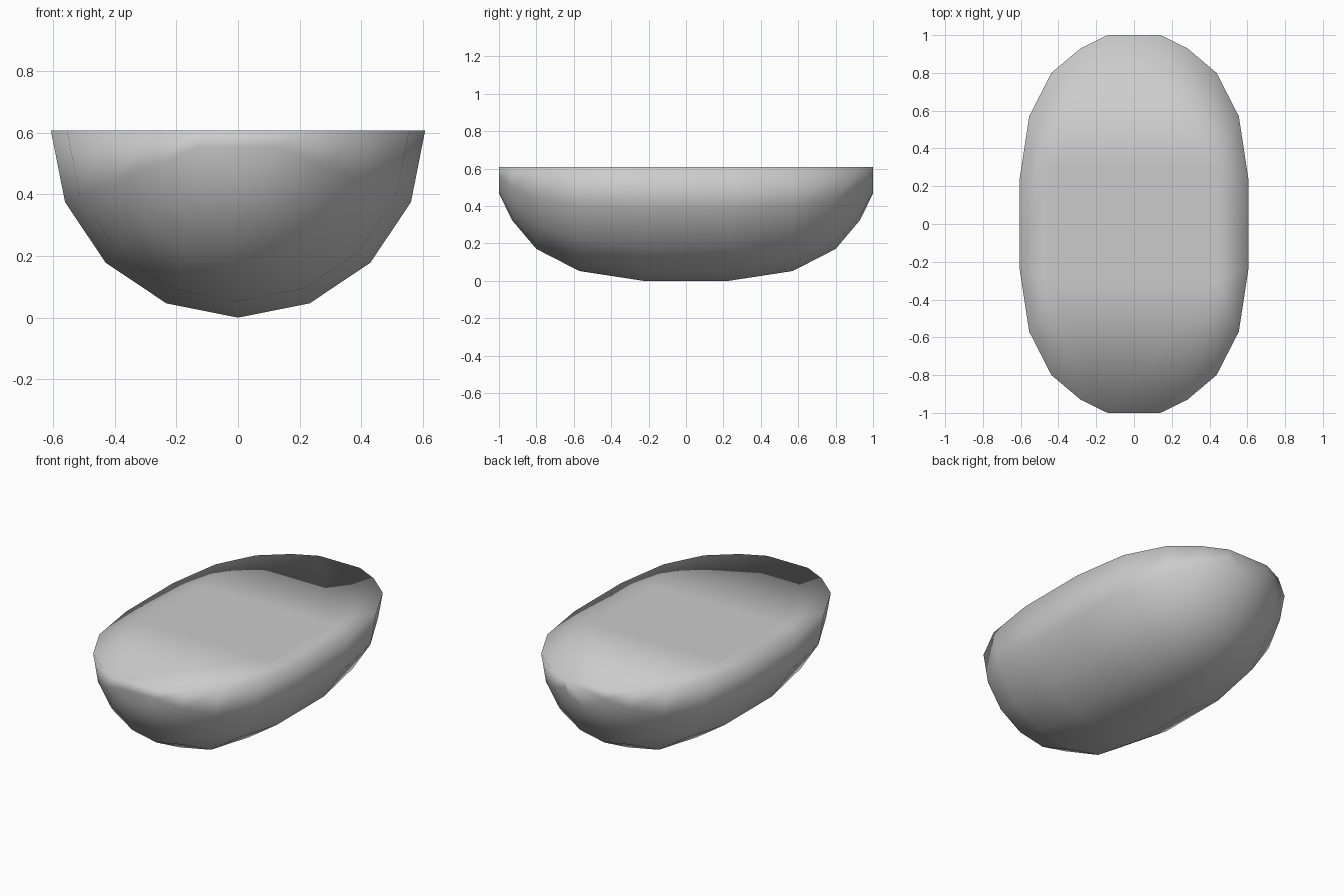
import bpy, bmesh
from math import sin, cos, pi

cube = bpy.data.objects.get("Cube")
if cube:
    bpy.data.objects.remove(cube, do_unlink=True)

mat = bpy.data.materials.new("light_grey")
mat.use_nodes = True
grey = (0.6, 0.6, 0.6, 1)
mat.diffuse_color = grey
mat.node_tree.nodes["Principled BSDF"].inputs["Base Color"].default_value = grey

TOP = 0.607
SEGMENTS = 8
# (y, radius) of the half-round ribs, from the middle to one end
half = [(0.23, 0.607), (0.57, 0.555), (0.8, 0.437), (0.93, 0.283), (1.0, 0.14)]
stations = [(-y, r) for y, r in reversed(half)] + half

bm = bmesh.new()
# Half-round ribs joined into the hull
ribs = []
for y, r in stations:
    angles = [pi * i / SEGMENTS for i in range(SEGMENTS + 1)]
    ribs.append([bm.verts.new((-r * cos(a), y, TOP - r * sin(a))) for a in angles])
for a, b in zip(ribs, ribs[1:]):
    for i in range(SEGMENTS):
        bm.faces.new((a[i], a[i + 1], b[i + 1], b[i]))

# Flat ends
bm.faces.new(ribs[0])
bm.faces.new(ribs[-1])

# Flat top: a central panel and the border around it
left = [rib[0] for rib in ribs]
right = [rib[-1] for rib in ribs]
panel = [bm.verts.new((x, y, TOP)) for x, y in
         ((-0.44, -0.3), (0.44, -0.3), (0.44, 0.3), (-0.44, 0.3))]
bm.faces.new(panel)
mid = len(ribs) // 2
for side, near, far in ((left, panel[0], panel[3]), (right, panel[1], panel[2])):
    for i in range(len(ribs) - 1):
        if i == mid - 1:
            bm.faces.new((side[i], side[i + 1], far, near))
        else:
            bm.faces.new((side[i], side[i + 1], near if i < mid else far))
bm.faces.new((left[0], right[0], panel[1], panel[0]))
bm.faces.new((left[-1], right[-1], panel[2], panel[3]))

bmesh.ops.recalc_face_normals(bm, faces=bm.faces)
for f in bm.faces:
    f.smooth = True

mesh = bpy.data.meshes.new("hull")
bm.to_mesh(mesh)
bm.free()
mesh.materials.append(mat)
hull = bpy.data.objects.new("hull", mesh)
bpy.context.collection.objects.link(hull)
